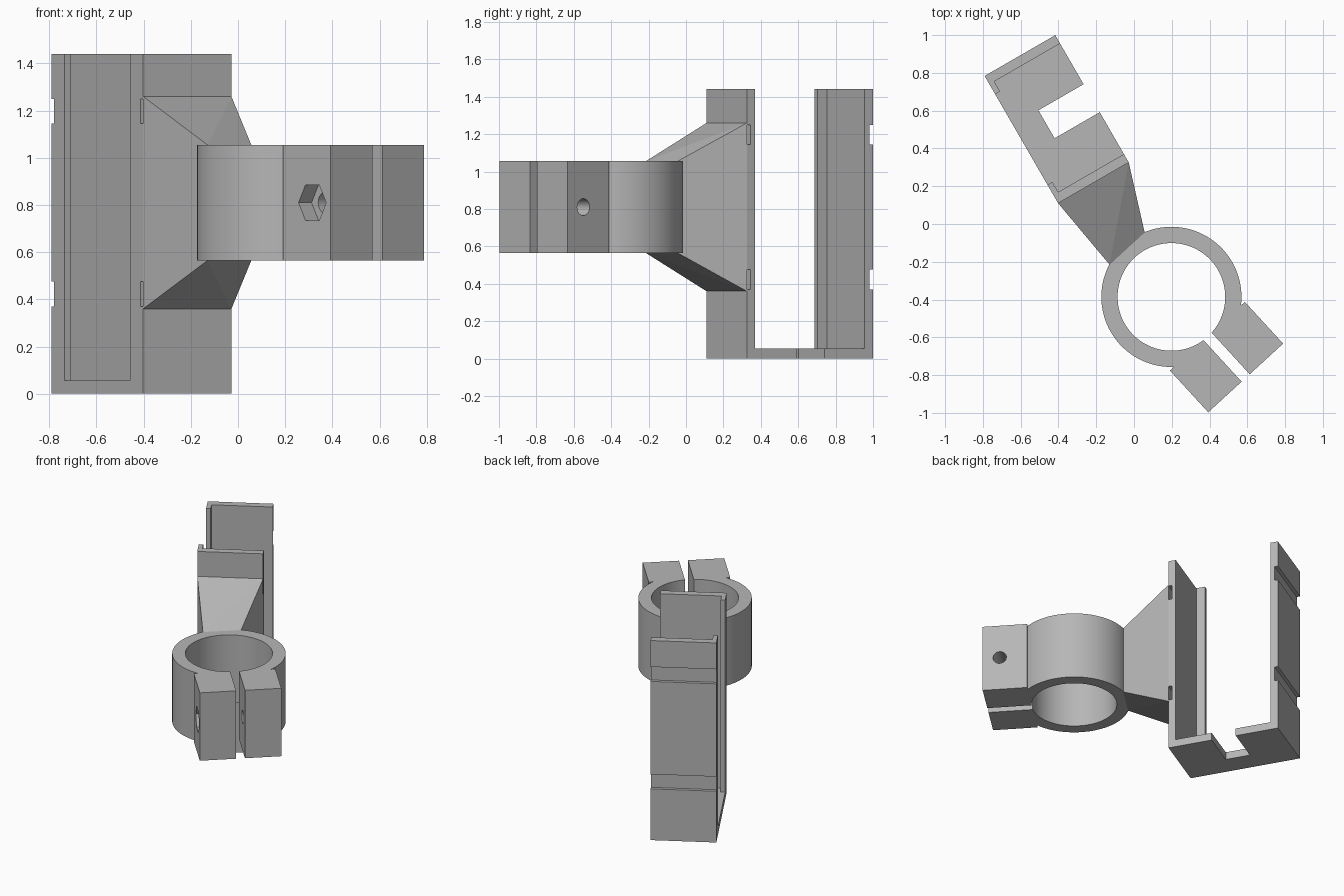
import bpy, bmesh
from math import sin, cos, acos, asin, pi, radians, sqrt
from mathutils import Matrix, Vector

if "Cube" in bpy.data.objects:
    bpy.data.objects.remove(bpy.data.objects["Cube"])

GREY = (0.47, 0.47, 0.47, 1)
grey = bpy.data.materials.new("plain grey")
grey.use_nodes = True
grey.diffuse_color = GREY
grey.node_tree.nodes["Principled BSDF"].inputs["Base Color"].default_value = GREY

# Local frames: holder (x across, y along) and clamp (x toward the slit)
HOLDER = Matrix.Translation((-0.402, 0.11, 0)) @ Matrix.Rotation(radians(30), 4, "Z")
CLAMP = Matrix.Translation((0.198, -0.386, 0)) @ Matrix.Rotation(radians(-47.5), 4, "Z")
WIDTH, LENGTH, HEIGHT = 0.432, 0.778, 1.44
FLOOR, WALL, LIP = 0.055, 0.051, 0.03
RING_LOW, RING_TOP = 0.565, 1.055


def finish(name, bm, frame):
    bmesh.ops.recalc_face_normals(bm, faces=bm.faces)
    bm.transform(frame)
    mesh = bpy.data.meshes.new(name)
    bm.to_mesh(mesh)
    bm.free()
    mesh.materials.append(grey)
    obj = bpy.data.objects.new(name, mesh)
    bpy.context.collection.objects.link(obj)
    return obj


def prism(name, outline, low, high, frame):
    bm = bmesh.new()
    face = bm.faces.new([bm.verts.new((x, y, low)) for x, y in outline])
    top = bmesh.ops.extrude_face_region(bm, geom=[face])["geom"]
    verts = [v for v in top if isinstance(v, bmesh.types.BMVert)]
    bmesh.ops.translate(bm, verts=verts, vec=(0, 0, high - low))
    return finish(name, bm, frame)


def box(x0, x1, y0, y1):
    return [(x0, y0), (x1, y0), (x1, y1), (x0, y1)]


def combine(target, tool, operation):
    mod = target.modifiers.new("combine", "BOOLEAN")
    mod.operation, mod.solver, mod.object = operation, "EXACT", tool
    bpy.context.view_layer.objects.active = target
    bpy.ops.object.modifier_apply(modifier=mod.name)
    bpy.data.objects.remove(tool)


# Holder floor with a cable notch
notch_low, notch_high, notch_depth = 0.307, 0.478, 0.156
prism("holder_floor", [
    (0, 0), (WIDTH, 0), (WIDTH, notch_low), (notch_depth, notch_low),
    (notch_depth, notch_high), (WIDTH, notch_high), (WIDTH, LENGTH), (0, LENGTH)],
    0, FLOOR, HOLDER)

# Two upright walls, each with a small retaining lip and two strap grooves
wall_profile = [(0, 0), (WIDTH, 0), (WIDTH, WALL), (LIP, WALL), (LIP, 0.112), (0, 0.112)]
GROOVE = 0.023
for name, far in (("near_wall", False), ("far_wall", True)):
    outline = [(x, LENGTH - y if far else y) for x, y in wall_profile]
    wall = prism(name, outline, FLOOR, HEIGHT, HOLDER)
    for low in (0.37, 1.145):
        y0, y1 = (LENGTH - GROOVE, LENGTH + 0.1) if far else (-0.1, GROOVE)
        groove = prism("groove_cutter", box(-0.1, WIDTH + 0.1, y0, y1), low, low + 0.105, HOLDER)
        combine(wall, groove, "DIFFERENCE")

# Tapered neck from the near wall to the ring
bm = bmesh.new()
wide = [HOLDER @ Vector((x, 0, z)) for x, z in ((0, 0.36), (WIDTH, 0.36), (WIDTH, 1.26), (0, 1.26))]
slim = [CLAMP @ Vector((-0.347, y, z)) for y, z in
        ((-0.126, RING_LOW), (0.126, RING_LOW), (0.126, RING_TOP), (-0.126, RING_TOP))]
a, b = ([bm.verts.new(p) for p in loop] for loop in (wide, slim))
bm.faces.new(a)
bm.faces.new(b)
for i, j in ((1, 2), (3, 0)):
    bm.faces.new((a[i], a[j], b[j], b[i]))
for left, right in ((0, 1), (3, 2)):
    bm.faces.new((a[left], a[right], b[left]))
    bm.faces.new((a[right], b[right], b[left]))
finish("neck", bm, Matrix())

# Split ring with two clamp lugs
OUTER, INNER, GAP = 0.371, 0.285, 0.029
LUG_START, LUG_END, LUG_SIDE = 0.282, 0.582, 0.269


def arc(radius, start, end, steps=96):
    angles = [start + (end - start) * i / steps for i in range(steps + 1)]
    return [(radius * cos(t), radius * sin(t)) for t in angles]


slit = asin(GAP / INNER)
shoulder = acos(LUG_START / OUTER)
outline = arc(INNER, slit, 2 * pi - slit)
outline += [(LUG_END, -GAP), (LUG_END, -LUG_SIDE), (LUG_START, -LUG_SIDE)]
outline += arc(OUTER, 2 * pi - shoulder, shoulder)
outline += [(LUG_START, LUG_SIDE), (LUG_END, LUG_SIDE), (LUG_END, GAP)]
clamp = prism("clamp_ring", outline, RING_LOW, RING_TOP, CLAMP)


# Bolt hole through both lugs and a hexagonal nut pocket in one of them
def bolt_cutter(name, sides, radius, start, end):
    circle = arc(radius, 0, 2 * pi, sides)[:-1]
    place = CLAMP @ Matrix.Translation((0.467, 0, 0.81)) @ Matrix.Rotation(radians(-90), 4, "X")
    return prism(name, circle, start, end, place)


combine(clamp, bolt_cutter("bolt_cutter", 32, 0.045, -0.4, 0.4), "DIFFERENCE")
combine(clamp, bolt_cutter("nut_cutter", 6, 0.15 / sqrt(3), -0.4, 0.075 - LUG_SIDE), "DIFFERENCE")

bpy.ops.object.select_all(action="DESELECT")
clamp.select_set(True)
bpy.context.view_layer.objects.active = clamp
bpy.ops.object.shade_smooth_by_angle(angle=radians(30))
